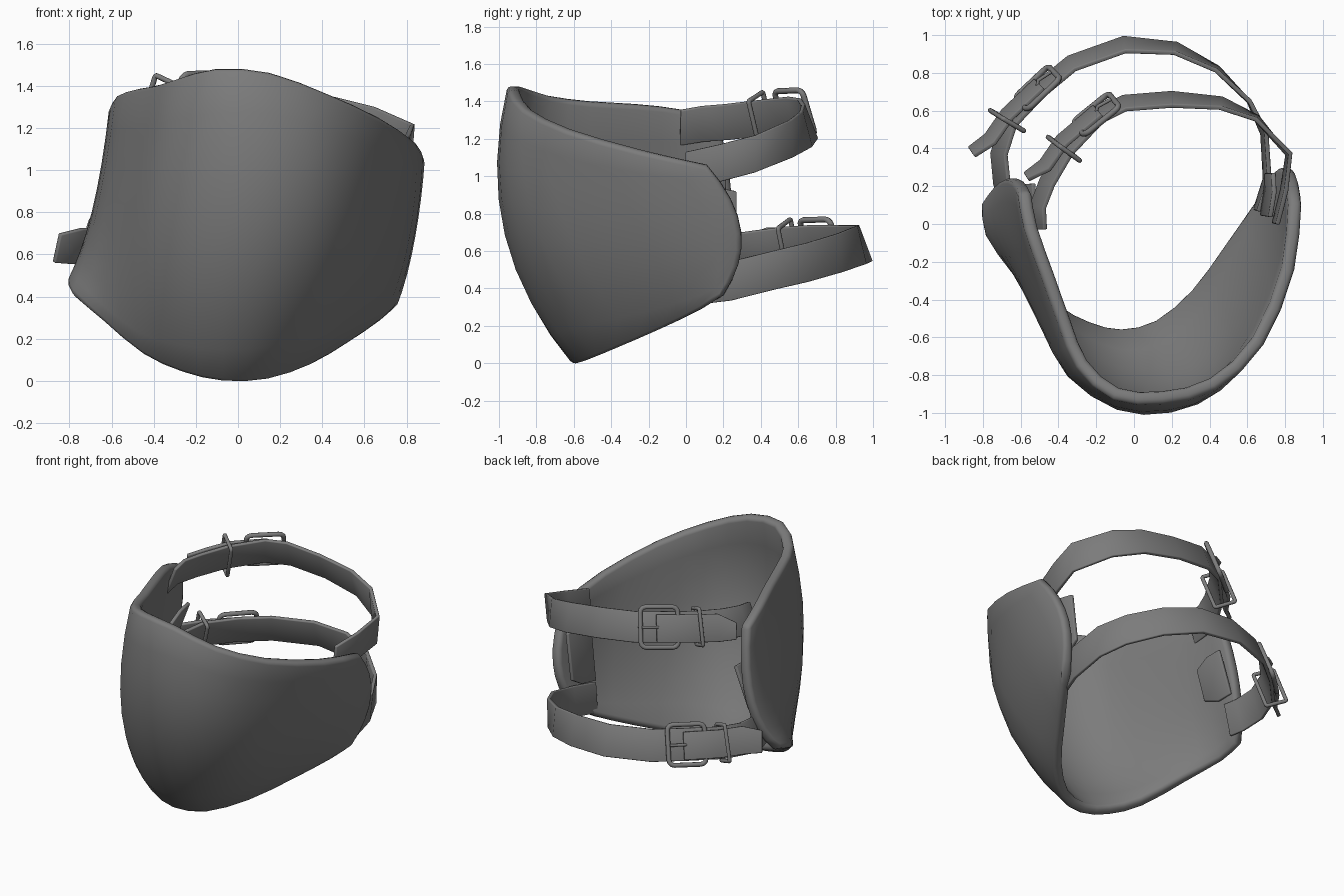
import bpy, math
from mathutils import Vector, Matrix

cube = bpy.data.objects.get("Cube")
if cube:
    bpy.data.objects.remove(cube, do_unlink=True)

grey = bpy.data.materials.new("dark_grey")
grey.use_nodes = True
grey.diffuse_color = (0.2, 0.2, 0.2, 1)
grey.node_tree.nodes["Principled BSDF"].inputs["Base Color"].default_value = (0.2, 0.2, 0.2, 1)


def finish(obj, angle=40):
    """Link the object, give it the grey colour and smooth it."""
    bpy.context.collection.objects.link(obj)
    obj.data.materials.append(grey)
    bpy.ops.object.select_all(action='DESELECT')
    obj.select_set(True)
    bpy.context.view_layer.objects.active = obj
    if obj.type == 'MESH':
        bpy.ops.object.shade_smooth_by_angle(angle=math.radians(angle))
    return obj


def sheet(name, rows, thickness, bevel, angle=40, offset=0):
    """Grid of points turned into a solid sheet with rounded rims."""
    n = len(rows[0])
    faces = [(i * n + j, (i + 1) * n + j, (i + 1) * n + j + 1, i * n + j + 1)
             for i in range(len(rows) - 1) for j in range(n - 1)]
    mesh = bpy.data.meshes.new(name)
    mesh.from_pydata([p for row in rows for p in row], [], faces)
    obj = bpy.data.objects.new(name, mesh)
    solid = obj.modifiers.new("thickness", 'SOLIDIFY')
    solid.thickness = thickness
    solid.offset = offset
    round_rim = obj.modifiers.new("rim", 'BEVEL')
    round_rim.width = bevel
    round_rim.segments = 2
    round_rim.limit_method = 'ANGLE'
    round_rim.angle_limit = math.radians(50)
    return finish(obj, angle)


def spline(points, t):
    """Smooth curve through the points, t counted in points."""
    i = min(int(t), len(points) - 2)
    f = t - i
    b, c = points[i], points[i + 1]
    a = points[i - 1] if i else b * 2 - c
    d = points[i + 2] if i + 2 < len(points) else c * 2 - b
    return (b * 2 + (c - a) * f + (a * 2 - b * 5 + c * 4 - d) * f ** 2
            + (b * 3 - a - c * 3 + d) * f ** 3) / 2


# Curved guard: columns from one end round the front to the other end,
# each with a bottom, middle and top point
columns = [
    [(-.79, .11, .46), (-.665, .24, .8), (-.585, .17, 1.29)],
    [(-.77, -.05, .4), (-.65, -.01, .76), (-.55, -.02, 1.355)],
    [(-.62, -.24, .28), (-.575, -.27, .7), (-.46, -.27, 1.385)],
    [(-.43, -.44, .13), (-.47, -.53, .66), (-.37, -.52, 1.4)],
    [(-.25, -.54, .05), (-.33, -.77, .66), (-.28, -.74, 1.43)],
    [(-.07, -.58, .01), (-.07, -.92, .68), (-.1, -.9, 1.48)],
    [(.13, -.53, .02), (.2, -.92, .7), (.15, -.92, 1.46)],
    [(.33, -.36, .09), (.45, -.76, .68), (.42, -.85, 1.36)],
    [(.5, -.13, .19), (.64, -.4, .65), (.66, -.63, 1.25)],
    [(.65, .08, .29), (.78, 0, .66), (.82, -.25, 1.14)],
    [(.74, .19, .36), (.815, .295, .7), (.86, .11, 1.06)],
]
levels = [[Vector(c[k]) for c in columns] for k in range(3)]
steps = 8
guard_rows = []
for i in range(2 * len(columns) - 1):
    low, mid, high = (spline(level, i / 2) for level in levels)
    row = []
    for j in range(steps + 1):
        s = j / steps
        row.append(low * (2 * s - 1) * (s - 1) + mid * 4 * s * (1 - s) + high * s * (2 * s - 1))
    guard_rows.append(row)
sheet("guard_shell", guard_rows, 0.07, 0.024, 60, -0.14)


def frame(path, i):
    """Along, up and outward directions of a strap at point i."""
    along = path[min(i + 1, len(path) - 1)] - path[max(i - 1, 0)]
    out = Vector((along.y, -along.x, 0)).normalized()
    lean = 0.38 - 0.5 * max(out.x, 0)
    up = (Vector((0, 0, 1)) - out * lean).normalized()
    return along.normalized(), up, out


def strap(name, points, half=0.105, taper=1.0):
    path = [Vector(p) for p in points]
    rows = []
    for i, p in enumerate(path):
        up = frame(path, i)[1] * half * (taper if i == len(path) - 1 else 1)
        rows.append([p - up, p + up])
    sheet(name, rows, 0.024, 0.006)
    return path


def tube(name, points, matrix, radius, cyclic=True):
    curve = bpy.data.curves.new(name, 'CURVE')
    curve.dimensions = '3D'
    curve.bevel_depth = radius
    curve.bevel_resolution = 2
    curve.use_fill_caps = True
    line = curve.splines.new('POLY')
    line.points.add(len(points) - 1)
    for target, p in zip(line.points, points):
        target.co = (*(matrix @ Vector(p)), 1)
    line.use_cyclic_u = cyclic
    line.use_smooth = True
    finish(bpy.data.objects.new(name, curve))


def rounded_rectangle(w, h, r):
    pts = []
    for k, (sx, sy) in enumerate([(1, 1), (-1, 1), (-1, -1), (1, -1)]):
        for a in (0, 30, 60, 90):
            ang = math.radians(a + 90 * k)
            pts.append((sx * (w - r) + r * math.cos(ang), sy * (h - r) + r * math.sin(ang), 0))
    return pts


def place(path, i, cross=False):
    """Matrix lying in the strap, or cutting across it."""
    along, up, out = frame(path, i)
    side = along.cross(up)
    if side.dot(out) < 0:
        side, along = -side, -along
    axes = (side, up, along) if cross else (along, up, side)
    m = Matrix(axes).transposed().to_4x4()
    m.translation = path[i] + side * 0.015
    return m


def fittings(name, path, buckle_at, keeper_at):
    m = place(path, buckle_at)
    tube(name + "_buckle", rounded_rectangle(.12, .13, .035), m, .016)
    tube(name + "_buckle_prong", [(-.11, 0, .015), (-.03, 0, .03), (.03, 0, -.02)], m, .01, False)
    m = place(path, keeper_at, True)
    tube(name + "_keeper", rounded_rectangle(.07, .118, .01), m, .013)


# Upper strap with its loose tail
upper = strap("upper_strap", [
    (.75, 0, 1.03), (.795, .18, 1.07), (.82, .37, 1.12), (.65, .56, 1.2), (.46, .64, 1.25),
    (.2, .66, 1.29), (-.05, .64, 1.32), (-.19, .57, 1.33), (-.36, .39, 1.31),
    (-.46, .22, 1.29), (-.51, .09, 1.28), (-.505, -.03, 1.26)], .1)
strap("upper_strap_tail", [(-.19, .6, 1.33), (-.38, .44, 1.32), (-.47, .31, 1.3), (-.57, .25, 1.28)], .09, .6)
fittings("upper", upper, 7, 8)

# Lower strap with its loose tail
lower = strap("lower_strap", [
    (.65, .07, .42), (.705, .24, .44), (.69, .48, .5), (.61, .65, .54), (.44, .82, .59),
    (.22, .93, .63), (-.05, .95, .64), (-.33, .85, .64), (-.5, .71, .64),
    (-.66, .54, .63), (-.715, .37, .61), (-.7, .22, .59), (-.67, .13, .58)])
strap("lower_strap_tail", [(-.5, .74, .64), (-.67, .58, .64), (-.76, .45, .64), (-.86, .38, .63)], .09, .8)
fittings("lower", lower, 8, 9)

# Small tabs lining the inside of both ends of the guard
strap("inner_tab_plus_x", [(.7, .04, .72), (.72, .17, .74), (.72, .27, .76)], .2, .8)
strap("inner_tab_minus_x", [(-.585, .21, .87), (-.575, .1, .86), (-.56, .0, .85)], .15, .7)
